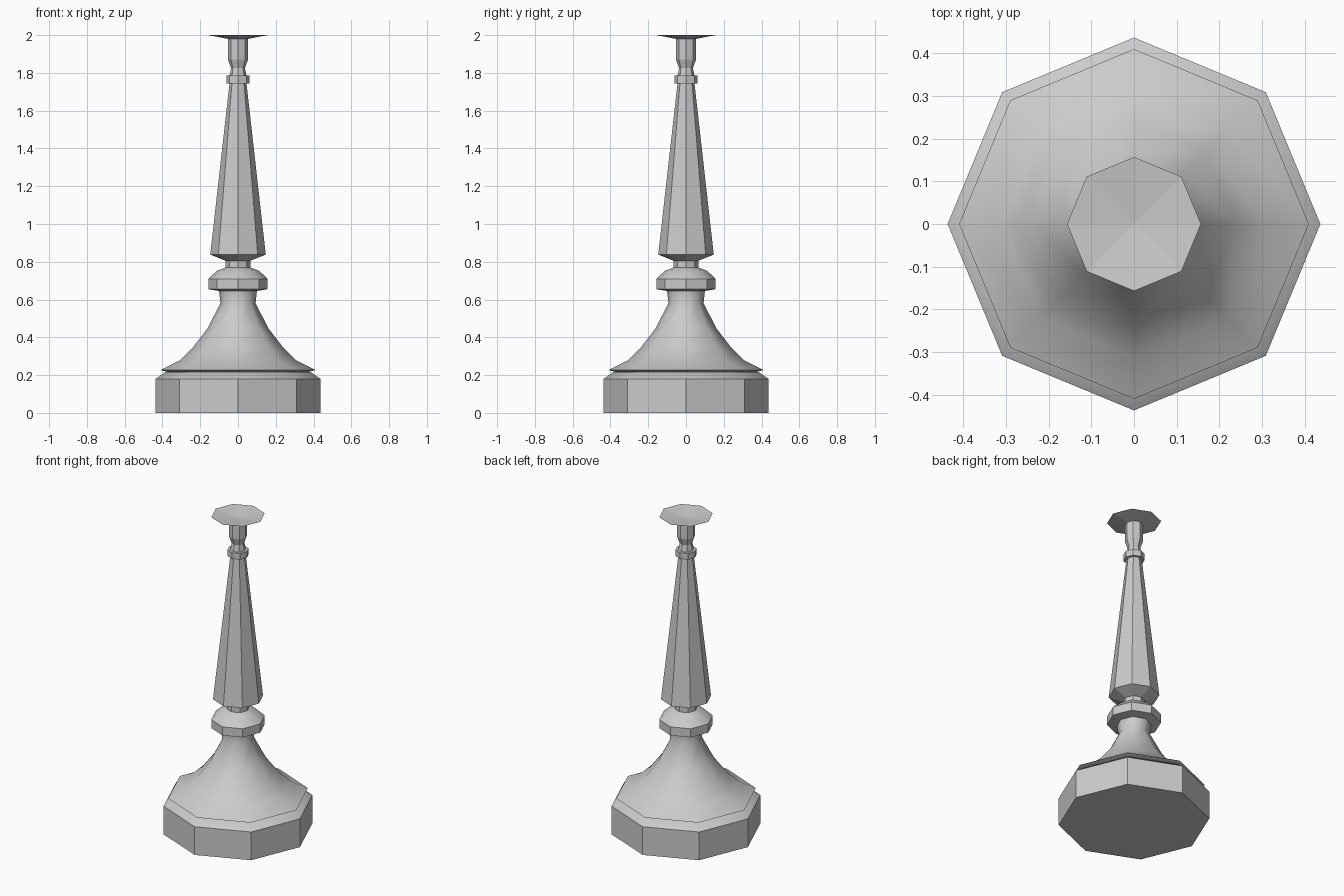
import bpy, bmesh, math

if "Cube" in bpy.data.objects:
    bpy.data.objects.remove(bpy.data.objects["Cube"])

SIDES = 8

def lathe(name, profile, smooth=None):
    """Spin (radius, z) points, bottom to top, into an octagonal part; radius 0 closes to a point."""
    bm = bmesh.new()
    rings = []
    for r, z in profile:
        if r == 0:
            rings.append([bm.verts.new((0, 0, z))] * SIDES)
        else:
            rings.append([bm.verts.new((r * math.cos(i * math.tau / SIDES),
                                        r * math.sin(i * math.tau / SIDES), z))
                          for i in range(SIDES)])
    for a, b in zip(rings, rings[1:]):
        for i in range(SIDES):
            j = (i + 1) % SIDES
            corners = list(dict.fromkeys((a[i], a[j], b[j], b[i])))
            bm.faces.new(corners)
    mesh = bpy.data.meshes.new(name)
    bm.to_mesh(mesh)
    bm.free()
    obj = bpy.data.objects.new(name, mesh)
    bpy.context.collection.objects.link(obj)
    if smooth:
        bpy.ops.object.select_all(action='DESELECT')
        obj.select_set(True)
        bpy.context.view_layer.objects.active = obj
        bpy.ops.object.shade_smooth_by_angle(angle=math.radians(smooth))
    return obj

# Plinth with a bevelled top edge
lathe("plinth", [(0, 0), (0.437, 0), (0.437, 0.18), (0.385, 0.216), (0.37, 0.216)], 40)

# Flared bell-shaped foot with a thin lip
lathe("flared_foot", [(0.37, 0.216), (0.41, 0.227), (0.31, 0.277), (0.24, 0.345),
                      (0.163, 0.445), (0.093, 0.58), (0.1, 0.645)], 60)

# Rounded collar and the short neck above it
lathe("collar", [(0.1, 0.645), (0.157, 0.655), (0.157, 0.71), (0.112, 0.752),
                 (0.065, 0.77), (0.065, 0.805)], 42)

# Tapered faceted shaft
lathe("shaft", [(0.065, 0.805), (0.147, 0.838), (0.045, 1.745)])

# Small band around the shaft top
lathe("band", [(0.045, 1.745), (0.062, 1.745), (0.062, 1.785), (0.045, 1.785)])

# Narrow upper stem
lathe("upper_stem", [(0.045, 1.785), (0.037, 1.825), (0.053, 1.87), (0.053, 1.98)])

# Shallow dished plate
lathe("top_plate", [(0.053, 1.98), (0.157, 2.0), (0, 1.982)])
